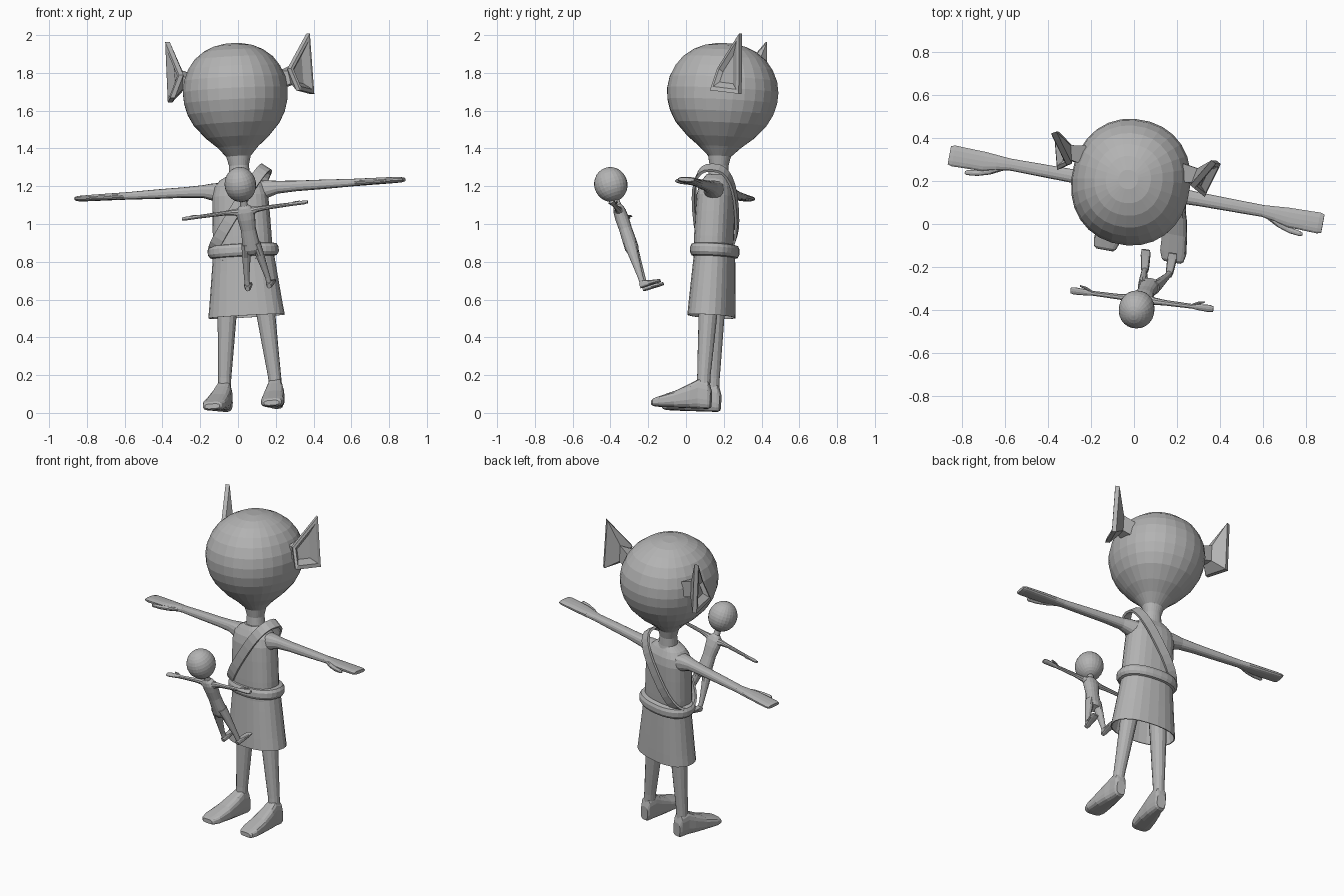
import bpy, bmesh, math
from mathutils import Vector, Matrix

grey = bpy.data.materials.new("plain grey")
grey.diffuse_color = (0.45, 0.45, 0.45, 1)


def frame(origin, xdir, up):
    """Matrix from a figure's own axes (front -y, up z) to the world."""
    z = Vector(up).normalized()
    y = z.cross(Vector(xdir)).normalized()
    x = y.cross(z)
    m = Matrix((x, y, z)).transposed().to_4x4()
    m.translation = Vector(origin)
    return m


def skin(name, rings, mat, caps=True):
    """Join a list of equal point loops with quads."""
    bm = bmesh.new()
    loops = [[bm.verts.new(mat @ Vector(p)) for p in r] for r in rings]
    for a, b in zip(loops, loops[1:]):
        n = len(a)
        for i in range(n):
            bm.faces.new((a[i], a[(i + 1) % n], b[(i + 1) % n], b[i]))
    if caps:
        bm.faces.new(loops[0])
        bm.faces.new(loops[-1])
    bmesh.ops.recalc_face_normals(bm, faces=bm.faces)
    me = bpy.data.meshes.new(name)
    bm.to_mesh(me)
    bm.free()
    me.materials.append(grey)
    ob = bpy.data.objects.new(name, me)
    bpy.context.collection.objects.link(ob)
    return ob


def spow(v, e):
    return math.copysign(abs(v) ** (2 / e), v)


def loft(name, rows, mat, axis="z", side=1, n=20, e=2.0, caps=True):
    """Rows are (t, centre a, centre b, radius a, radius b) along an axis."""
    rings = []
    for t, ca, cb, ra, rb in rows:
        ring = []
        for i in range(n):
            w = 2 * math.pi * (i + 0.5) / n
            a = ca + ra * spow(math.cos(w), e)
            b = cb + rb * spow(math.sin(w), e)
            ring.append({"z": (side * a, b, t), "x": (side * t, a, b),
                         "y": (side * a, -t, b)}[axis])
        rings.append(ring)
    return skin(name, rings, mat, caps)


def upright(rows, cy=0.0):
    return [(z, 0, cy, rx, ry) for z, rx, ry in rows]


# ---------- large figure ----------
F = frame((0.07, 0.11, 0.012), (0.98, -0.18, 0.058), (-0.05, 0.05, 1))

loft("head_and_neck", upright([
    (1.20, .075, .065), (1.25, .057, .054), (1.30, .052, .05), (1.35, .065, .06),
    (1.40, .108, .112), (1.45, .165, .175), (1.52, .226, .24), (1.58, .257, .273),
    (1.64, .273, .291), (1.70, .277, .295), (1.76, .268, .285), (1.82, .243, .258),
    (1.87, .208, .22), (1.91, .158, .167), (1.935, .105, .11), (1.948, .045, .045)]),
    F, n=28, e=2.15)

loft("torso", upright([
    (.80, .155, .098), (.92, .156, .1), (1.05, .152, .1), (1.14, .148, .098),
    (1.19, .135, .088), (1.225, .105, .07), (1.25, .06, .055)], -.008), F, n=24, e=2.5)

loft("belt", upright([
    (.812, .16, .1), (.818, .178, .118), (.835, .189, .126), (.862, .189, .126),
    (.879, .178, .118), (.885, .15, .095)]), F, n=28, e=2.3)

# skirt, hollow underneath
loft("skirt", upright([
    (.83, .162, .105), (.74, .173, .11), (.65, .184, .115), (.57, .194, .119),
    (.50, .204, .122), (.50, .198, .116), (.65, .176, .107), (.80, .154, .097)]),
    F, n=24, e=2.3, caps=False)

# diagonal strap looped over one shoulder
hip, top = Vector((-.15, 0, .86)), Vector((.142, 0, 1.275))
mid, half = (hip + top) / 2, (top - hip) / 2
across = Vector((-half.z, 0, half.x)).normalized()
rings = []
for off, grow in ((-.03, 0), (-.03, .014), (.03, .014), (.03, 0), (-.03, 0)):
    ring = []
    for i in range(28):
        w = 2 * math.pi * i / 28
        k = 1 + grow / half.length
        ring.append(mid + half * k * spow(math.cos(w), 2.6)
                    + Vector((0, -.008 + (.106 + grow) * spow(math.sin(w), 2.6), 0))
                    + across * off)
    rings.append(ring)
skin("shoulder_strap", rings, F, caps=False)

for s, word in ((1, "left"), (-1, "right")):
    # arm running into a flat hand, plus thumb
    loft(word + "_arm", [
        (.09, 0, 1.155, .06, .06), (.15, 0, 1.168, .047, .046), (.20, 0, 1.174, .036, .034),
        (.30, 0, 1.175, .032, .028), (.45, 0, 1.175, .03, .025), (.60, 0, 1.175, .028, .02),
        (.66, -.003, 1.175, .036, .019), (.72, -.008, 1.175, .046, .018),
        (.80, -.008, 1.175, .048, .017), (.865, -.008, 1.175, .05, .015),
        (.885, -.008, 1.175, .044, .01)], F, "x", s, 14, 2.5)
    loft(word + "_thumb", [
        (.61, -.012, 1.173, .014, .012), (.68, -.045, 1.171, .017, .013),
        (.74, -.066, 1.17, .014, .012), (.79, -.073, 1.17, .012, .01),
        (.80, -.073, 1.17, .006, .006)], F, "x", s, 10)
    # leg and wedge foot
    loft(word + "_leg", [
        (.78, .075, 0, .062, .062), (.50, .105, 0, .05, .05), (.33, .12, 0, .042, .043),
        (.18, .134, 0, .035, .036), (.12, .138, 0, .034, .037)], F, "z", s, 14)
    loft(word + "_foot", [
        (-.045, .137, .055, .028, .045), (-.03, .138, .075, .036, .073),
        (.02, .139, .082, .042, .08), (.06, .143, .069, .05, .067),
        (.14, .15, .047, .059, .045), (.22, .157, .031, .062, .029),
        (.255, .16, .025, .052, .021), (.265, .16, .022, .04, .013)], F, "y", s, 16, 3.2)
    # hollow flared ear on a short stem
    rim = [Vector(p) for p in ((.39, .145, 1.985), (.395, .16, 1.665),
                               (.35, -.005, 1.68), (.302, .02, 1.80))]
    stem = [Vector((.23, .08 + dy, 1.745 + dz)) for dy, dz in
            ((.045, .055), (.05, -.045), (-.04, -.05), (-.045, .045))]
    c, sc = sum(rim, Vector()) / 4, sum(stem, Vector()) / 4
    neck = [r.lerp(c, .65).lerp(p, .5) for r, p in zip(rim, stem)]
    back = [r + Vector((-.022, .012, 0)) for r in rim]
    lip = [r.lerp(c, .2) for r in rim]
    cup = [r.lerp(c, .4).lerp(sc, .22) for r in rim]
    skin(word + "_ear", [[(s * p.x, p.y, p.z) for p in r]
                         for r in (stem, neck, back, rim, lip, cup)], F)

# ---------- small figure, facing the large one ----------
D = frame((.112, -.215, .655), (-.665, .09, -.10), (-.18, -.33, 1))

loft("small_head", [(.592 + .093 * math.cos(a), 0, 0,
                     .083 * math.sin(a), .088 * math.sin(a))
                    for a in (math.pi * (i + .25) / 14.5 for i in range(15))],
     D, n=24, e=2.1)

loft("small_torso", upright([
    (.205, .032, .028), (.23, .048, .037), (.28, .044, .036), (.34, .04, .034),
    (.40, .047, .036), (.44, .052, .033), (.462, .036, .027), (.475, .02, .019),
    (.53, .016, .016)]), D, n=16, e=2.2)

for s, word in ((1, "left"), (-1, "right")):
    loft("small_" + word + "_arm", [
        (.03, 0, .437, .025, .025), (.06, 0, .443, .017, .017), (.11, 0, .445, .013, .012),
        (.24, 0, .445, .011, .01), (.27, 0, .445, .015, .009), (.32, 0, .445, .018, .009),
        (.338, 0, .445, .014, .006)], D, "x", s, 10)
    loft("small_" + word + "_thumb", [
        (.235, -.005, .445, .006, .006), (.265, -.02, .445, .007, .006),
        (.295, -.028, .445, .004, .004)], D, "x", s, 8)
    loft("small_" + word + "_leg", [
        (.26, .024, 0, .027, .034), (.19, .036, 0, .023, .027), (.12, .047, 0, .018, .02),
        (.06, .056, 0, .014, .015), (.02, .058, 0, .014, .015)], D, "z", s, 12)
    loft("small_" + word + "_foot", [
        (-.018, .058, .016, .011, .013), (.0, .058, .021, .017, .02),
        (.03, .06, .016, .02, .015), (.07, .063, .01, .023, .01),
        (.095, .064, .008, .02, .007)], D, "y", s, 12, 3)
